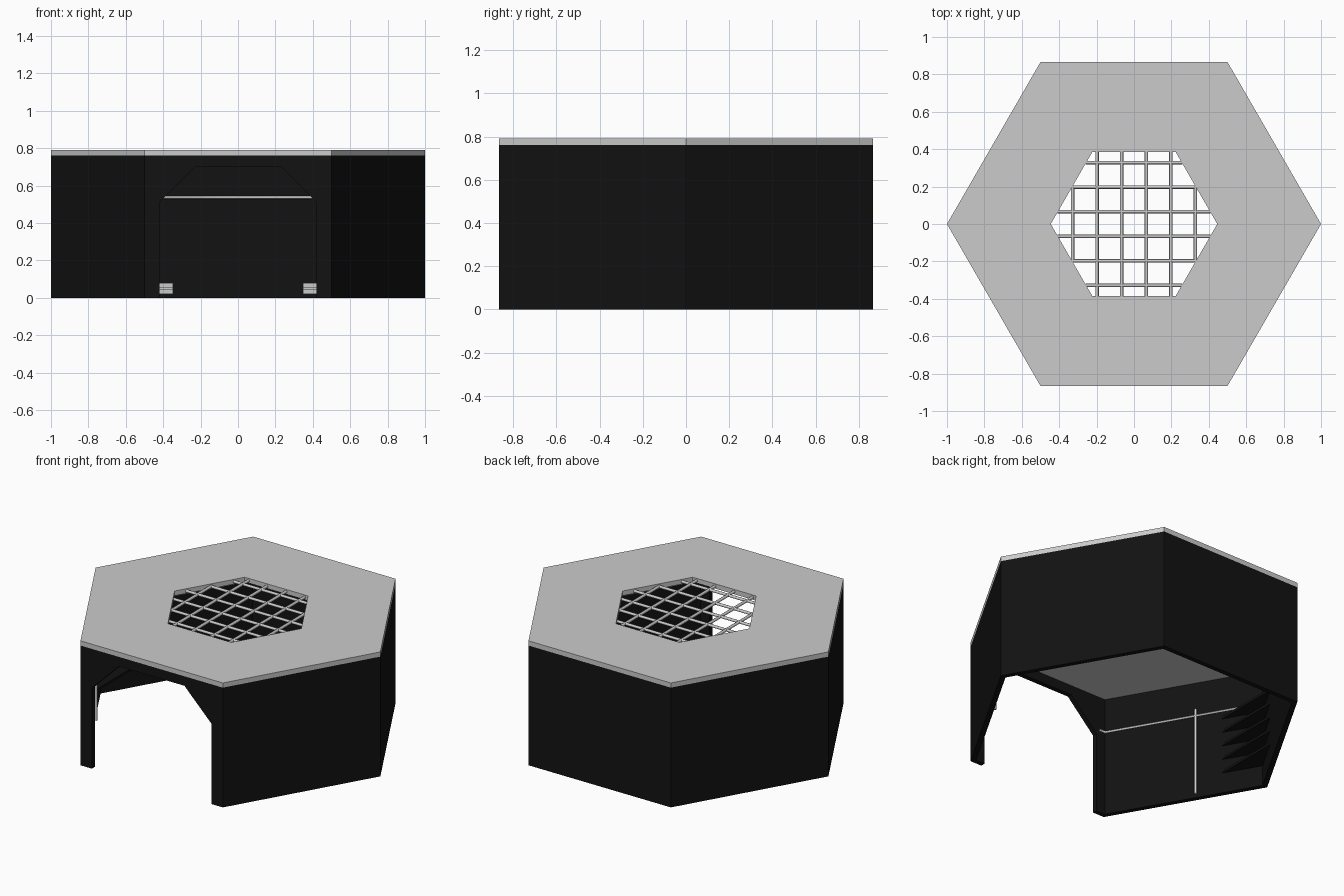
import bpy, bmesh
from math import cos, sin, pi, sqrt
from mathutils import Vector

if "Cube" in bpy.data.objects:
    bpy.data.objects.remove(bpy.data.objects["Cube"])

S3 = sqrt(3)
H, TOP, T = 0.76, 0.79, 0.03   # wall height, roof top, wall thickness

black = bpy.data.materials.new("black_wall")
black.diffuse_color = (0.006, 0.006, 0.006, 1)
black.use_nodes = True
black.node_tree.nodes["Principled BSDF"].inputs["Base Color"].default_value = black.diffuse_color

def hexa(r):
    return [(r * cos(i * pi / 3), r * sin(i * pi / 3)) for i in range(6)]

def finish(bm, name, mat=None):
    bmesh.ops.recalc_face_normals(bm, faces=bm.faces)
    me = bpy.data.meshes.new(name)
    bm.to_mesh(me)
    bm.free()
    ob = bpy.data.objects.new(name, me)
    bpy.context.collection.objects.link(ob)
    if mat:
        me.materials.append(mat)
    return ob

def prism(bm, pts, vec):
    # closed prism from a flat outline
    a = [bm.verts.new(p) for p in pts]
    b = [bm.verts.new(Vector(p) + Vector(vec)) for p in pts]
    bm.faces.new(a)
    bm.faces.new(b)
    for i in range(len(a)):
        j = (i + 1) % len(a)
        bm.faces.new((a[i], a[j], b[j], b[i]))

def hex_ring(name, ro, ri, z0, z1, mat=None):
    bm = bmesh.new()
    loops = [[bm.verts.new((x, y, z)) for x, y in hexa(r)]
             for r, z in ((ro, z0), (ro, z1), (ri, z1), (ri, z0))]
    for k in range(4):
        a, b = loops[k], loops[(k + 1) % 4]
        for i in range(6):
            j = (i + 1) % 6
            bm.faces.new((a[i], a[j], b[j], b[i]))
    return finish(bm, name, mat)

def pipe(name, paths, radius, res=2):
    cu = bpy.data.curves.new(name, 'CURVE')
    cu.dimensions = '3D'
    cu.bevel_depth = radius
    cu.bevel_resolution = res
    cu.use_fill_caps = True
    for path in paths:
        sp = cu.splines.new('POLY')
        sp.points.add(len(path) - 1)
        for p, co in zip(sp.points, path):
            p.co = (*co, 1)
    ob = bpy.data.objects.new(name, cu)
    bpy.context.collection.objects.link(ob)
    return ob

# Roof plate and walls
hex_ring("roof_plate", 1, 0.445, H, TOP)
walls = hex_ring("walls", 1, 1 - T * 2 / S3, 0, H, black)

# Entrance with chamfered upper corners
half = [(0.42, -0.1), (0.42, 0.51), (0.23, 0.70)]
outline = half + [(-x, z) for x, z in reversed(half)]
bm = bmesh.new()
prism(bm, [(x, -1.0, z) for x, z in outline], (0, 0.3, 0))
cutter = finish(bm, "entrance_cutter")
cutter.hide_render = True
cutter.hide_viewport = True
cutter.display_type = 'WIRE'
mod = walls.modifiers.new("entrance", 'BOOLEAN')
mod.operation = 'DIFFERENCE'
mod.solver = 'EXACT'
mod.object = cutter

# Grate bars clipped to the hexagonal skylight
R, zc = 0.447, 0.775
bars = []
for c in (-0.328, -0.197, -0.066, 0.066, 0.197, 0.328):
    ly = min(R * S3 / 2, (R - abs(c)) * S3)
    lx = R - abs(c) / S3
    bars += [[(c, -ly, zc), (c, ly, zc)], [(-lx, c, zc), (lx, c, zc)]]
pipe("skylight_grate", bars, 0.009)

# Pipe running round the inside, broken at the entrance, with two drops
pr = hexa(1 - 0.04 * 2 / S3)
front_y = pr[4][1]
order = [5, 0, 1, 2, 3, 4]
run = [(0.44, front_y, 0.537)] + [(*pr[i], 0.537) for i in order] + [(-0.44, front_y, 0.537)]
pipe("wall_pipe", [run], 0.008)
drop = Vector(pr[4]).lerp(Vector(pr[3]), 0.58)
pipe("drop_pipes", [[(s * drop.x, drop.y, 0.02), (s * drop.x, drop.y, 0.58)] for s in (-1, 1)], 0.008)

# Small stacked fittings low on the back wall
bm = bmesh.new()
yb = S3 / 2 - T
for s in (-1, 1):
    for z0, z1, d in ((0.02, 0.045, 0.025), (0.045, 0.055, 0.015), (0.055, 0.08, 0.025)):
        x0, x1 = s * 0.347, s * 0.43
        prism(bm, [(x0, yb, z0), (x1, yb, z0), (x1, yb - d, z0), (x0, yb - d, z0)], (0, 0, z1 - z0))
finish(bm, "back_wall_fittings")

# Triangular shelves in the side corners
bm = bmesh.new()
cx, leg = 1 - T * 2 / S3, 0.25
for s in (-1, 1):
    for i in range(5):
        z = 0.13 + 0.09 * i
        a = (s * (cx - leg / 2), -leg * S3 / 2, z)
        b = (s * (cx - leg / 2), leg * S3 / 2, z)
        prism(bm, [a, (s * cx, 0, z), b], (0, 0, 0.015))
finish(bm, "corner_shelves", black)
